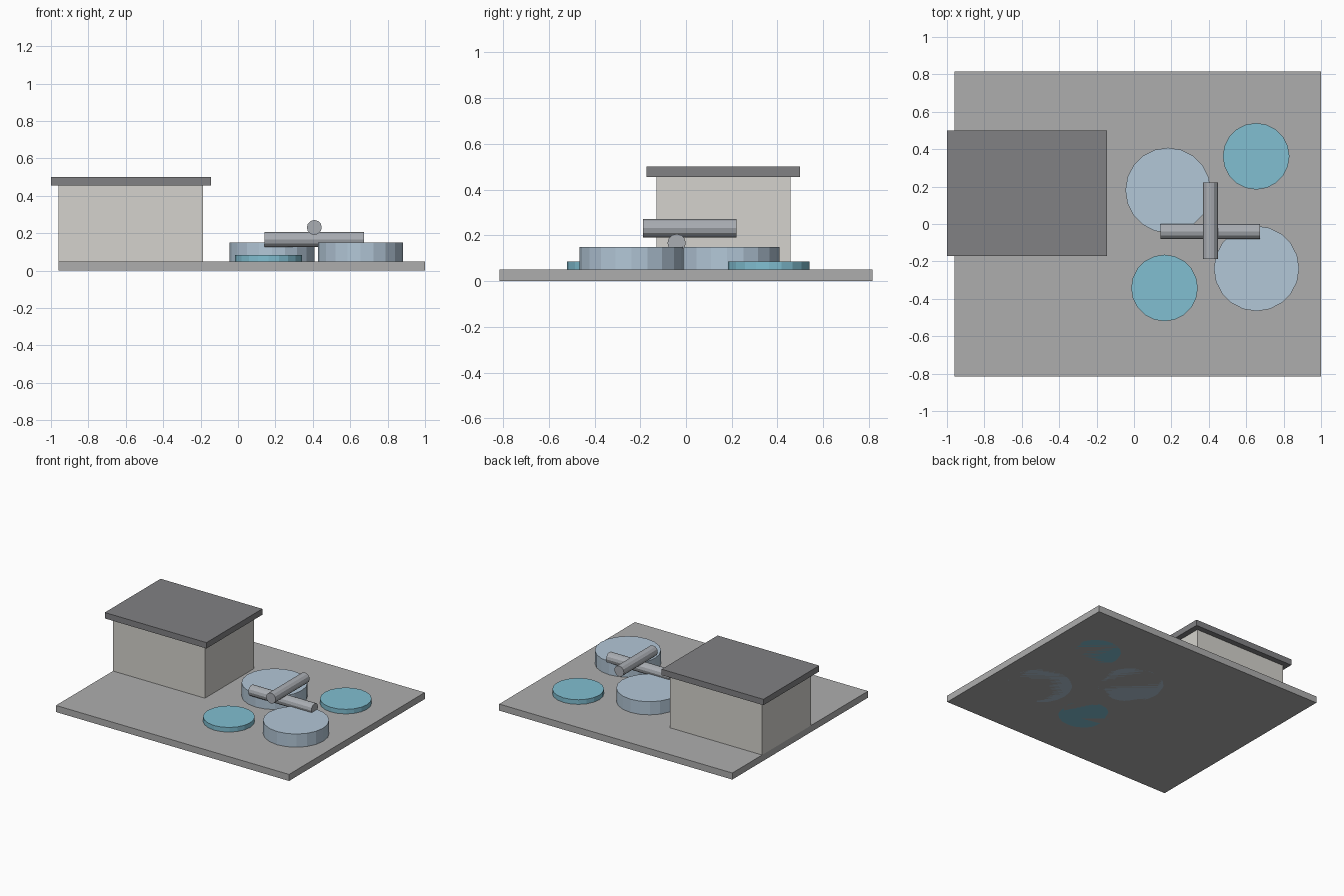
import bpy
from math import radians

if "Cube" in bpy.data.objects:
    bpy.data.objects.remove(bpy.data.objects["Cube"])


def material(name, rgb):
    m = bpy.data.materials.new(name)
    m.diffuse_color = (*rgb, 1)
    m.use_nodes = True
    m.node_tree.nodes["Principled BSDF"].inputs["Base Color"].default_value = m.diffuse_color
    return m


CONCRETE = material("concrete", (0.42, 0.42, 0.42))
WALL = material("wall", (0.66, 0.65, 0.61))
ROOF = material("roof", (0.22, 0.22, 0.23))
TANK = material("tank", (0.45, 0.57, 0.68))
WATER = material("water", (0.22, 0.52, 0.64))
PIPE = material("pipe", (0.40, 0.42, 0.45))


def box(name, x, y, z, mat):
    """Box from (min, max) ranges."""
    bpy.ops.mesh.primitive_cube_add(
        size=1, location=[sum(r) / 2 for r in (x, y, z)])
    ob = bpy.context.object
    ob.name = name
    ob.scale = [r[1] - r[0] for r in (x, y, z)]
    bpy.ops.object.transform_apply(location=False, rotation=False, scale=True)
    ob.data.materials.append(mat)


def cylinder(name, center, radius, length, sides, mat, rotation=(0, 0, 0)):
    bpy.ops.mesh.primitive_cylinder_add(
        vertices=sides, radius=radius, depth=length,
        location=center, rotation=rotation)
    ob = bpy.context.object
    ob.name = name
    ob.data.materials.append(mat)


# Ground slab and building
box("base_slab", (-0.96, 1.0), (-0.815, 0.815), (0, 0.05), CONCRETE)
box("building_walls", (-0.96, -0.187), (-0.13, 0.457), (0.05, 0.46), WALL)
box("building_roof", (-1.0, -0.145), (-0.172, 0.499), (0.455, 0.5), ROOF)

# Two tall tanks and two shallow basins, laid out diagonally
for i, (x, y) in enumerate([(0.182, 0.18), (0.655, -0.238)]):
    cylinder(f"tall_tank_{i + 1}", (x, y, 0.075), 0.228, 0.15, 20, TANK)
for i, (x, y) in enumerate([(0.163, -0.342), (0.653, 0.362)]):
    cylinder(f"shallow_basin_{i + 1}", (x, y, 0.0425), 0.178, 0.085, 20, WATER)

# Crossing pipes
cylinder("lower_pipe", (0.408, -0.041, 0.166), 0.04, 0.53, 12, PIPE,
         (0, radians(90), 0))
cylinder("upper_pipe", (0.408, 0.017, 0.231), 0.04, 0.408, 12, PIPE,
         (radians(90), 0, 0))
